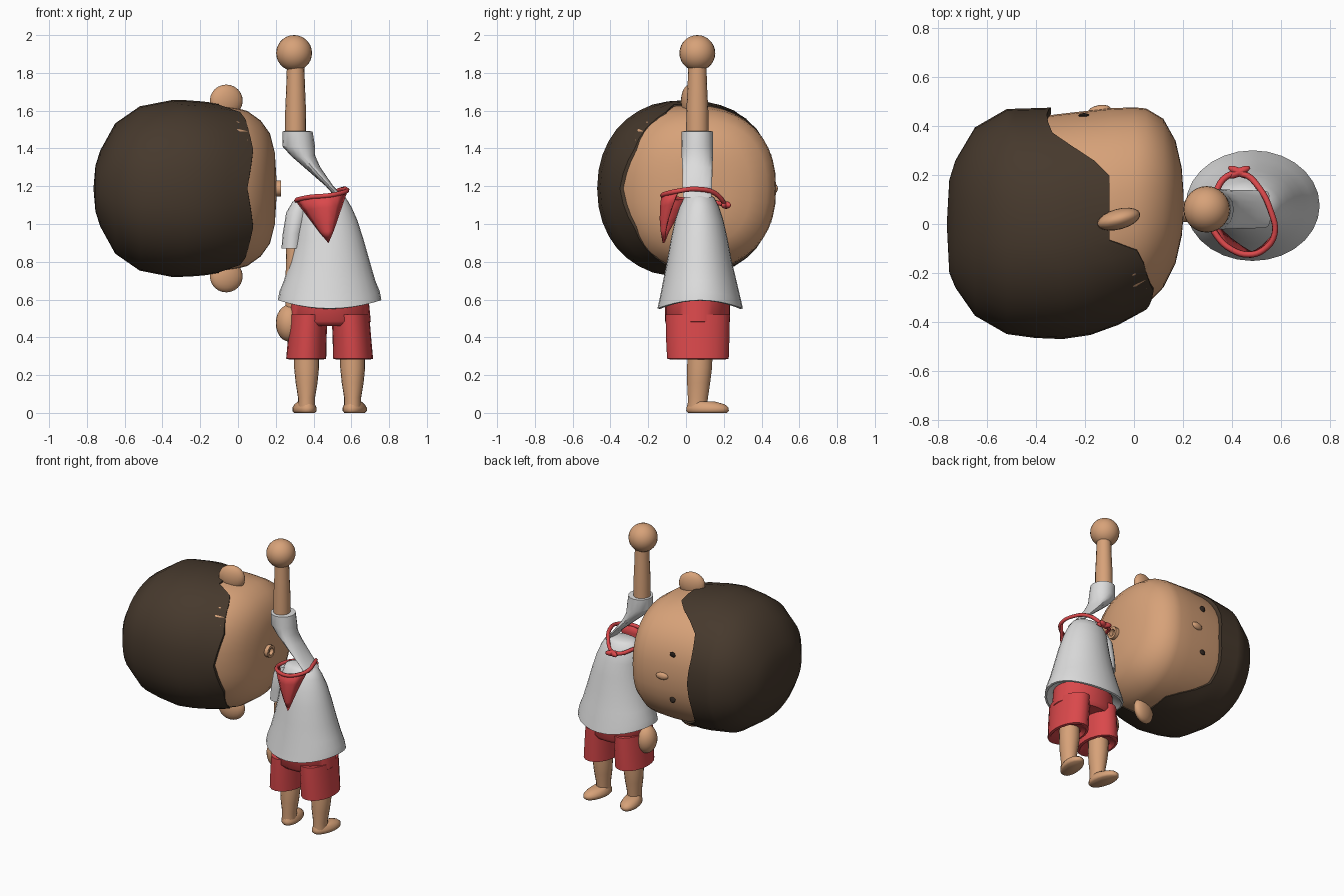
import bpy, bmesh, math
from mathutils import Matrix, Vector


def material(name, rgb):
    m = bpy.data.materials.new(name)
    m.diffuse_color = (*rgb, 1)
    return m


SKIN = material("skin", (0.68, 0.36, 0.19))
HAIR = material("brown hair", (0.062, 0.041, 0.026))
WHITE = material("white cloth", (0.72, 0.72, 0.72))
RED = material("red cloth", (0.70, 0.065, 0.07))
DARK = material("dark eyes", (0.03, 0.02, 0.015))


def finish(name, bm, mat, angle=50):
    bmesh.ops.recalc_face_normals(bm, faces=bm.faces)
    me = bpy.data.meshes.new(name)
    bm.to_mesh(me)
    bm.free()
    me.materials.append(mat)
    ob = bpy.data.objects.new(name, me)
    bpy.context.collection.objects.link(ob)
    bpy.ops.object.select_all(action='DESELECT')
    bpy.context.view_layer.objects.active = ob
    ob.select_set(True)
    bpy.ops.object.shade_smooth_by_angle(angle=math.radians(angle))
    return ob


def signed_pow(v, e):
    return math.copysign(abs(v) ** e, v)


def ring_point(cu, cv, ru, rv, t, p):
    return (cu + ru * signed_pow(math.cos(t), 2 / p),
            cv + rv * signed_pow(math.sin(t), 2 / p))


def skin_grid(bm, rows):
    """Join rows of vertices into closed bands."""
    for a, b in zip(rows, rows[1:]):
        n = len(a)
        for i in range(n):
            j = (i + 1) % n
            bm.faces.new((a[i], a[j], b[j], b[i]))


def loft(name, mat, sections, n=24, p=2, along_x=False, caps=True, tweak=None, angle=50):
    """Sections are (position, centre u, centre v, radius u, radius v)."""
    bm = bmesh.new()
    rows = []
    for a, cu, cv, ru, rv in sections:
        row = []
        for i in range(n):
            u, v = ring_point(cu, cv, ru, rv, math.tau * i / n, p)
            co = Vector((a, u, v) if along_x else (u, v, a))
            row.append(bm.verts.new(tweak(co) if tweak else co))
        rows.append(row)
    skin_grid(bm, rows)
    if caps:
        bm.faces.new(rows[0])
        bm.faces.new(rows[-1])
    return finish(name, bm, mat, angle)


def ball(name, mat, centre, radii, turn=0, axis='Z', seg=20):
    bm = bmesh.new()
    bmesh.ops.create_uvsphere(bm, u_segments=seg, v_segments=seg // 2 + 2, radius=1)
    bm.transform(Matrix.Translation(centre) @ Matrix.Rotation(math.radians(turn), 4, axis)
                 @ Matrix.Diagonal((*radii, 1)))
    return finish(name, bm, mat)


def lookup(table, x):
    """Linear interpolation of table rows keyed by their first value."""
    x = min(max(x, table[0][0]), table[-1][0])
    for a, b in zip(table, table[1:]):
        if x <= b[0]:
            f = (x - a[0]) / (b[0] - a[0])
            return [s + (t - s) * f for s, t in zip(a[1:], b[1:])]


# Head: lies on its side, crown towards -x and face towards +y
CZ = 1.188
loft("head", SKIN, [
    (-0.73, 0, CZ, 0.05, 0.05), (-0.64, 0, CZ, 0.33, 0.30), (-0.5, 0, CZ, 0.42, 0.40),
    (-0.32, 0, CZ, 0.448, 0.447), (-0.1, 0.03, CZ, 0.443, 0.44), (0.0, 0.058, CZ, 0.419, 0.424),
    (0.05, 0.07, CZ, 0.402, 0.41), (0.12, 0.085, CZ, 0.345, 0.36), (0.17, 0.09, CZ, 0.25, 0.29),
    (0.195, 0.09, CZ, 0.14, 0.19), (0.203, 0.08, CZ, 0.04, 0.06)], n=40, p=2.3, along_x=True)

# Hair cap: its lower edge follows the hairline, by angle away from the face
SHAPE = [(-0.765, 0, 0.004, 0.004), (-0.755, -0.01, 0.19, 0.12), (-0.73, 0, 0.26, 0.20),
         (-0.65, 0.01, 0.385, 0.345), (-0.52, 0.01, 0.46, 0.435), (-0.33, 0, 0.476, 0.472),
         (-0.14, 0.015, 0.463, 0.457), (0.03, 0.06, 0.428, 0.425), (0.08, 0.075, 0.398, 0.39)]
HAIRLINE = [(0, -0.34), (25, -0.36), (42, -0.33), (67, -0.10), (100, -0.10),
            (106, 0.0), (120, 0.04), (150, 0.08), (165, 0.07), (180, 0.05)]
bm = bmesh.new()
rows = [[] for _ in range(11)]
for i in range(36):
    deg = i * 10
    edge = lookup(HAIRLINE, min(deg, 360 - deg))[0]
    xs = [r[0] for r in SHAPE[:5]] + [-0.52 + (edge + 0.52) * k / 5 for k in range(1, 6)] + [edge]
    for k, x in enumerate(xs):
        c, ry, rz = lookup(SHAPE, x)
        s = 0.94 if k == 10 else 1
        y, z = ring_point(c, CZ, ry * s, rz * s, math.radians(deg), 2.2)
        rows[k].append(bm.verts.new((x, y, z)))
skin_grid(bm, rows)
bm.faces.new(rows[0])
finish("hair", bm, HAIR, 40)

# Ears, eyes, nose and neck stub
for s in (-1, 1):
    ball("ear", SKIN, (-0.062, 0.02, CZ + s * 0.465), (0.09, 0.042, 0.085), 15)
    ball("eye", DARK, (-0.205, 0.444, CZ + s * 0.16), (0.022, 0.008, 0.022), -s * 14, 'X', 12)
ball("nose", SKIN, (-0.14, 0.468, CZ), (0.045, 0.018, 0.025), 8, seg=12)
loft("neck", SKIN, [(0.18, 0.05, CZ, 0.042, 0.042), (0.228, 0.05, CZ, 0.042, 0.042),
                    (0.228, 0.05, CZ, 0.025, 0.025), (0.205, 0.05, CZ, 0.022, 0.022)],
     n=12, along_x=True)

# Raised arm with its stretched sleeve
ball("raised_hand", SKIN, (0.297, 0.06, 1.905), (0.095, 0.095, 0.095), seg=24)
loft("raised_arm", SKIN, [(1.42, 0.305, 0.06, 0.056, 0.06), (1.6, 0.305, 0.06, 0.055, 0.058),
                          (1.72, 0.305, 0.06, 0.05, 0.052), (1.84, 0.305, 0.06, 0.046, 0.048)], n=16)
loft("raised_sleeve", WHITE, [
    (1.14, 0.54, 0.06, 0.022, 0.075), (1.2, 0.485, 0.06, 0.02, 0.078), (1.3, 0.393, 0.06, 0.043, 0.08),
    (1.36, 0.345, 0.06, 0.064, 0.083), (1.41, 0.322, 0.06, 0.086, 0.084),
    (1.49, 0.315, 0.06, 0.08, 0.083), (1.492, 0.31, 0.06, 0.062, 0.065)], n=16, angle=30)

# Lowered arm
loft("lowered_sleeve", WHITE, [
    (0.875, 0.285, 0.06, 0.045, 0.055), (0.87, 0.285, 0.06, 0.055, 0.07), (0.95, 0.292, 0.06, 0.055, 0.07),
    (1.06, 0.315, 0.06, 0.06, 0.07), (1.12, 0.335, 0.06, 0.045, 0.05)], n=16)
loft("lowered_arm", SKIN, [(0.5, 0.285, 0.06, 0.035, 0.04), (0.7, 0.292, 0.06, 0.04, 0.045),
                           (0.9, 0.295, 0.06, 0.04, 0.045)], n=14)
ball("lowered_hand", SKIN, (0.272, 0.06, 0.475), (0.072, 0.075, 0.098))


# Shirt: flared, with a hem raised at the sides
def hem(co):
    if co.z < 0.63:
        a = math.atan2((co.y - 0.075) / 0.225, (co.x - 0.485) / 0.275)
        co.z += 0.022 * math.cos(2 * a)
    return co


loft("shirt", WHITE, [
    (0.61, 0.485, 0.075, 0.22, 0.18), (0.572, 0.485, 0.075, 0.262, 0.212), (0.575, 0.485, 0.075, 0.274, 0.226),
    (0.62, 0.485, 0.075, 0.266, 0.216), (0.7, 0.485, 0.073, 0.242, 0.194), (0.8, 0.485, 0.071, 0.213, 0.172),
    (0.92, 0.482, 0.07, 0.182, 0.15), (1.02, 0.472, 0.07, 0.16, 0.128), (1.09, 0.458, 0.07, 0.143, 0.105),
    (1.14, 0.455, 0.07, 0.115, 0.08), (1.155, 0.46, 0.07, 0.08, 0.055)], n=28, tweak=hem)

# Shorts
loft("shorts_seat", RED, [(0.46, 0.485, 0.065, 0.19, 0.15), (0.485, 0.485, 0.062, 0.218, 0.172),
                          (0.62, 0.485, 0.062, 0.205, 0.172)], n=28)

# Legs and feet, splayed outwards
for s, side in ((-1, "left"), (1, "right")):
    cx = 0.485 + s * 0.122
    loft(side + "_shorts_leg", RED, [
        (0.31, cx, 0.065, 0.075, 0.1), (0.283, cx + s * 0.002, 0.063, 0.09, 0.145),
        (0.287, cx + s * 0.002, 0.063, 0.106, 0.163), (0.4, cx - s * 0.004, 0.062, 0.102, 0.168),
        (0.52, cx - s * 0.012, 0.062, 0.1, 0.17)], n=20)
    loft(side + "_leg", SKIN, [
        (0.03, cx, 0.06, 0.045, 0.052), (0.08, cx, 0.063, 0.045, 0.054), (0.16, cx, 0.067, 0.058, 0.062),
        (0.24, cx, 0.072, 0.066, 0.067), (0.34, cx, 0.075, 0.066, 0.067)], n=18)
    turn = Matrix.Translation((cx, 0.06, 0)) @ Matrix.Rotation(-s * 0.2, 4, 'Z') @ Matrix.Translation((-cx, -0.06, 0))
    loft(side + "_foot", SKIN, [
        (0, cx, 0.115, 0.052, 0.105), (0.01, cx, 0.115, 0.061, 0.115), (0.028, cx, 0.115, 0.061, 0.114),
        (0.045, cx, 0.108, 0.052, 0.1), (0.06, cx, 0.085, 0.04, 0.07)], n=20, tweak=lambda co: turn @ co)

# Neckerchief: rolled band, hanging triangle and knot
back = [(0.31, 0.02, 1.125), (0.34, -0.05, 1.135), (0.40, -0.105, 1.145),
        (0.47, -0.125, 1.15), (0.53, -0.105, 1.16), (0.575, -0.04, 1.175)]
front = [(0.56, 0.05, 1.185), (0.51, 0.15, 1.165), (0.44, 0.205, 1.105), (0.38, 0.195, 1.105), (0.335, 0.13, 1.12)]
curve = bpy.data.curves.new("scarf_band", 'CURVE')
curve.dimensions = '3D'
curve.bevel_depth = 0.013
curve.bevel_resolution = 1
curve.resolution_u = 4
spline = curve.splines.new('BEZIER')
spline.bezier_points.add(len(back + front) - 1)
for bp, co in zip(spline.bezier_points, back + front):
    bp.co = co
    bp.handle_left_type = bp.handle_right_type = 'AUTO'
spline.use_cyclic_u = True
curve.materials.append(RED)
bpy.context.collection.objects.link(bpy.data.objects.new("scarf_band", curve))

bm = bmesh.new()
apex = Vector((0.48, -0.118, 0.9))
rows = [[bm.verts.new(Vector(c).lerp(apex, k / 4) + Vector((0, -0.012 * math.sin(math.pi * k / 4), 0)))
         for c in back] for k in range(4)]
tip = bm.verts.new(apex)
for a, b in zip(rows, rows[1:]):
    for i in range(5):
        bm.faces.new((a[i], a[i + 1], b[i + 1], b[i]))
for i in range(5):
    bm.faces.new((rows[3][i], rows[3][i + 1], tip))
mod = finish("scarf_triangle", bm, RED).modifiers.new("thickness", 'SOLIDIFY')
mod.thickness = 0.012
mod.offset = 0
for turn in (-25, 25):
    ball("scarf_knot", RED, (0.43, 0.212, 1.1), (0.052, 0.018, 0.02), turn, 'Z', 10)
